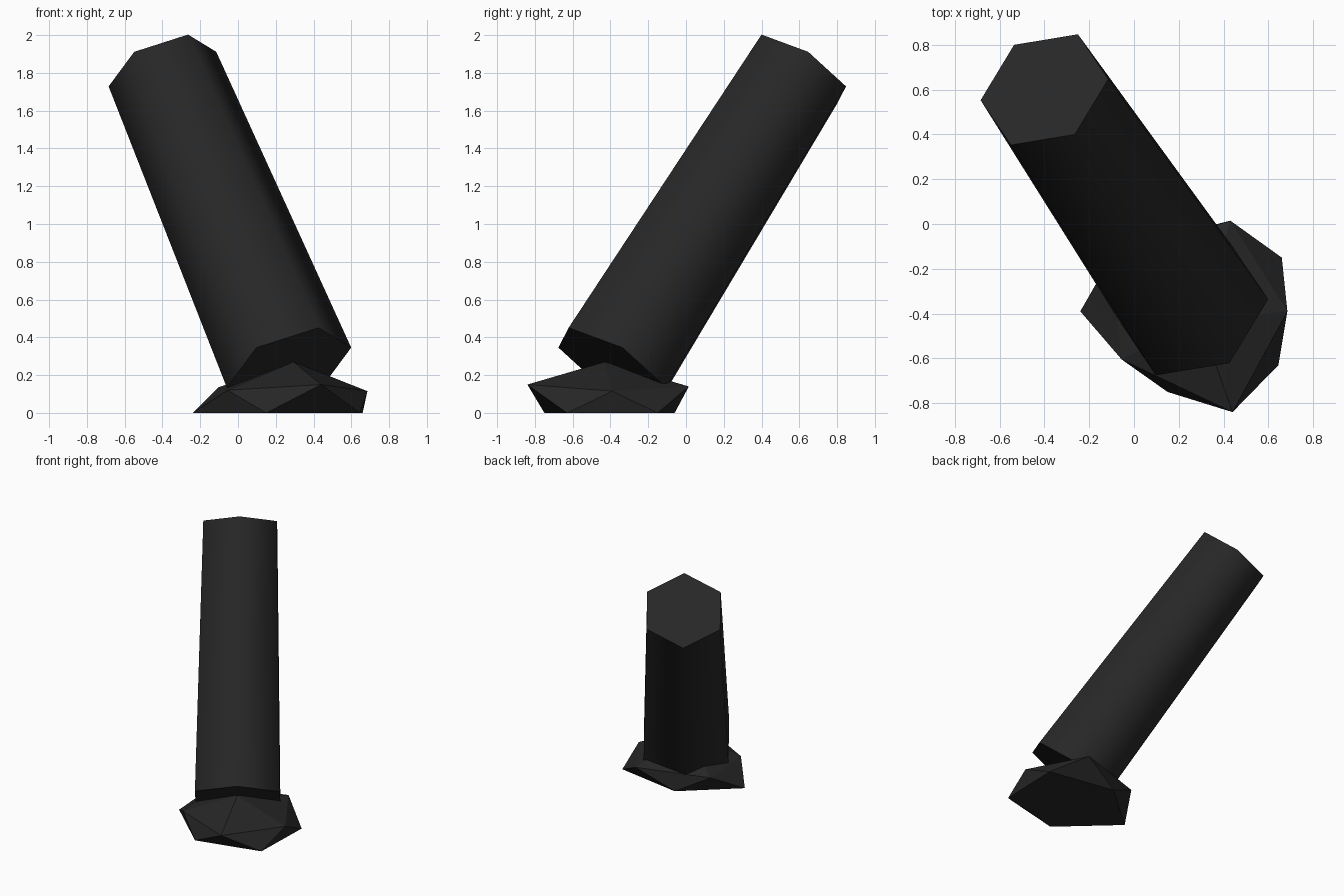
import bpy, bmesh, math
from mathutils import Vector

cube = bpy.data.objects.get("Cube")
if cube:
    bpy.data.objects.remove(cube, do_unlink=True)

charcoal = bpy.data.materials.new("charcoal")
charcoal.use_nodes = True
colour = (0.02, 0.02, 0.02, 1)
charcoal.diffuse_color = colour
charcoal.node_tree.nodes["Principled BSDF"].inputs["Base Color"].default_value = colour


def finish(bm, name):
    bmesh.ops.recalc_face_normals(bm, faces=bm.faces)
    mesh = bpy.data.meshes.new(name)
    bm.to_mesh(mesh)
    bm.free()
    mesh.materials.append(charcoal)
    obj = bpy.data.objects.new(name, mesh)
    bpy.context.collection.objects.link(obj)
    return obj


# Leaning six-sided shaft, slightly tapered, smooth sides and flat ends
foot, tip = Vector((0.27, -0.39, 0.24)), Vector((-0.40, 0.60, 1.82))
axis = (tip - foot).normalized()
up = Vector((0, 0, 1))
u = (up - axis * up.dot(axis)).normalized()
v = axis.cross(u)
bm = bmesh.new()


def hexagon(centre, radius):
    angles = [i * math.tau / 6 for i in range(6)]
    return [bm.verts.new(centre + radius * (u * math.cos(a) + v * math.sin(a))) for a in angles]


low, high = hexagon(foot, 0.35), hexagon(tip, 0.303)
bm.faces.new(low)
bm.faces.new(high)
for i in range(6):
    j = (i + 1) % 6
    bm.faces.new((low[i], low[j], high[j], high[i]))
shaft = finish(bm, "shaft")
bpy.ops.object.select_all(action='DESELECT')
shaft.select_set(True)
bpy.context.view_layer.objects.active = shaft
bpy.ops.object.shade_smooth_by_angle(angle=math.radians(75))

# Faceted rock base: flat five-sided underside, staggered upper ring and a peak
bm = bmesh.new()
base = [bm.verts.new((x, y, 0)) for x, y in
        ((-0.24, -0.39), (0.15, -0.75), (0.645, -0.63), (0.66, -0.15), (0.14, -0.06))]
ring = [bm.verts.new(p) for p in
        ((-0.055, -0.605, 0.12), (0.44, -0.84, 0.15), (0.685, -0.39, 0.115),
         (0.43, 0.015, 0.14), (-0.105, -0.155, 0.135))]
peak = bm.verts.new((0.295, -0.43, 0.27))
bm.faces.new(base)
for i in range(5):
    j = (i + 1) % 5
    bm.faces.new((base[i], base[j], ring[i]))
    bm.faces.new((ring[i], base[j], ring[j]))
    bm.faces.new((ring[i], ring[j], peak))
finish(bm, "rock_base")
